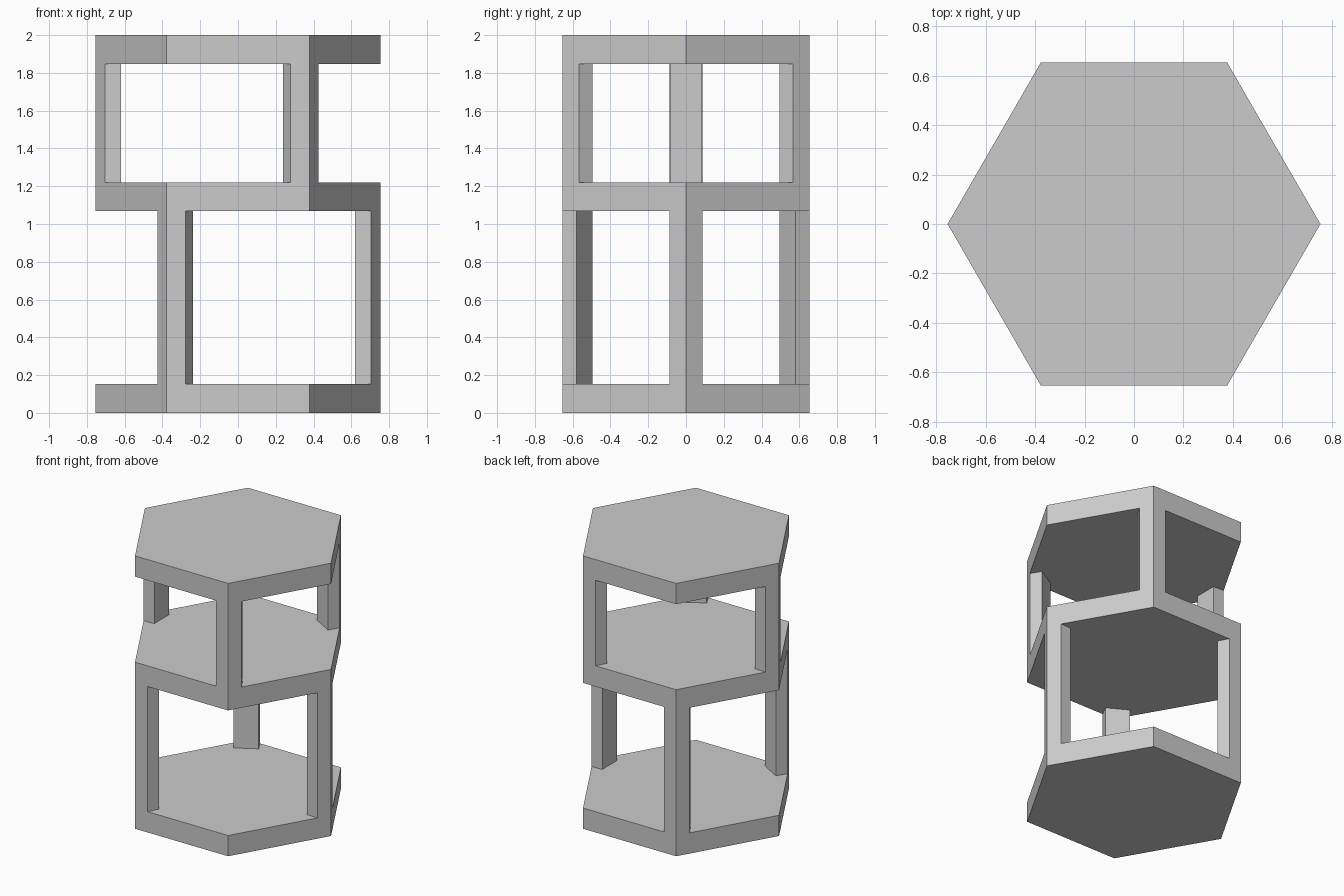
import bpy, bmesh
from math import radians
from mathutils import Matrix

if "Cube" in bpy.data.objects:
    bpy.data.objects.remove(bpy.data.objects["Cube"])

R = 0.755          # hexagon corner radius
T = 0.152          # shelf thickness


def prism(name, profile, z0, z1, angle=0):
    """Extrude a closed 2D profile from z0 to z1, turned about the z axis."""
    bm = bmesh.new()
    face = bm.faces.new([bm.verts.new((x, y, z0)) for x, y in profile])
    top = bmesh.ops.extrude_face_region(bm, geom=[face])["geom"]
    bmesh.ops.translate(bm, vec=(0, 0, z1 - z0),
                        verts=[g for g in top if isinstance(g, bmesh.types.BMVert)])
    bmesh.ops.rotate(bm, verts=bm.verts, matrix=Matrix.Rotation(radians(angle), 3, 'Z'))
    bmesh.ops.recalc_face_normals(bm, faces=bm.faces)
    mesh = bpy.data.meshes.new(name)
    bm.to_mesh(mesh)
    bm.free()
    obj = bpy.data.objects.new(name, mesh)
    bpy.context.collection.objects.link(obj)
    return obj


# Hexagonal shelves with corners on the x axis
h = R * 0.75 ** 0.5
hexagon = [(R, 0), (R / 2, h), (-R / 2, h), (-R, 0), (-R / 2, -h), (R / 2, -h)]
shelves = {"bottom_shelf": 0, "middle_shelf": 1.069, "top_shelf": 2 - T}
for name, z in shelves.items():
    prism(name, hexagon, z, z + T)

# Five-sided corner posts, alternating corners on the two levels
post = [(R, 0), (0.705, 0.0866), (0.62, 0.084), (0.62, -0.084), (0.705, -0.0866)]
for i in range(3):
    prism(f"lower_post_{i + 1}", post, T, 1.069, 120 * i)
    prism(f"upper_post_{i + 1}", post, 1.069 + T, 2 - T, 60 + 120 * i)
